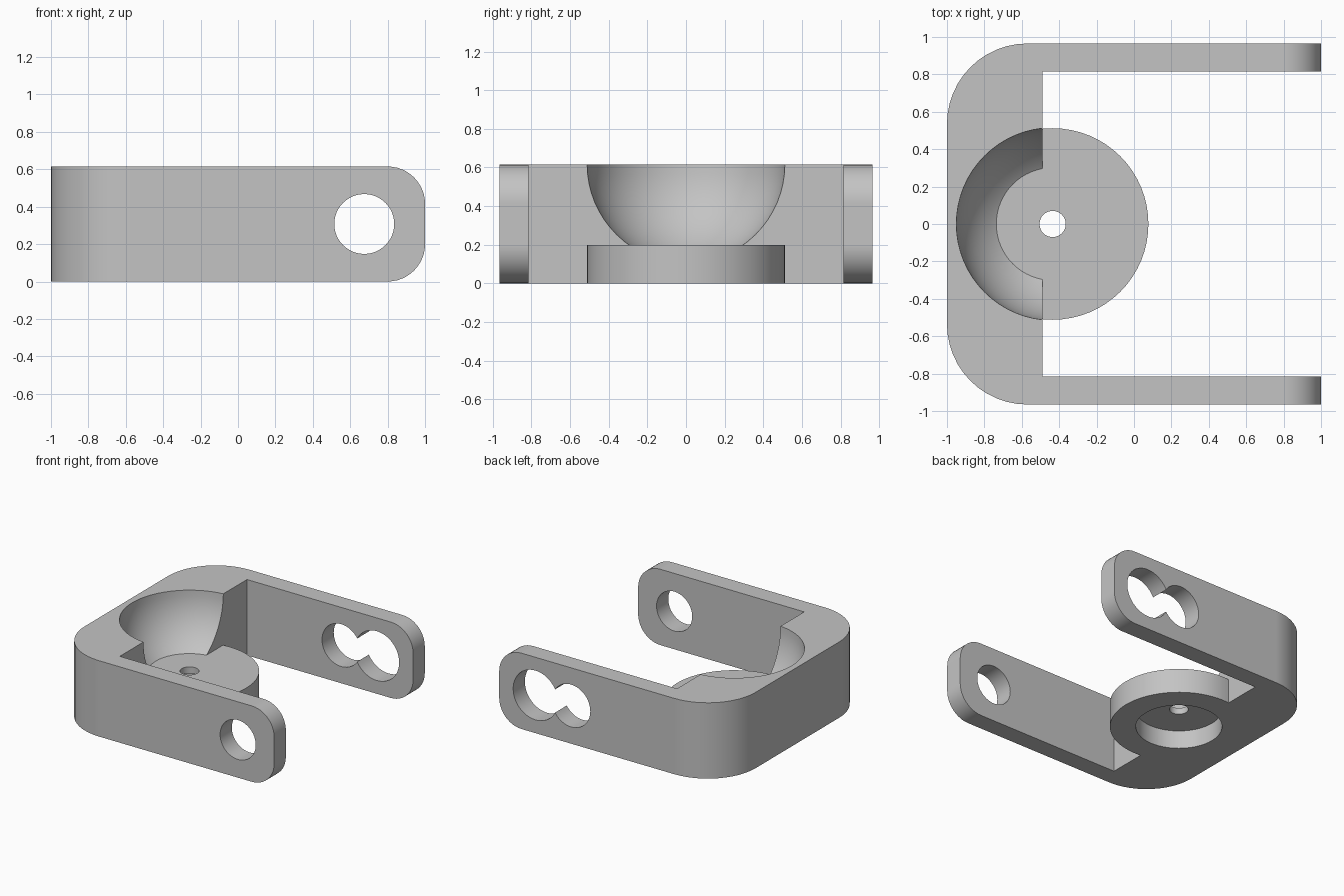
import bpy, bmesh, math
from mathutils import Matrix

cube = bpy.data.objects.get("Cube")
if cube:
    bpy.data.objects.remove(cube, do_unlink=True)

HEIGHT = 0.615
HALF_W = 0.965
ARM_IN = 0.815
WALL_X = -0.49
HUB_X = -0.435
MID_Z = HEIGHT / 2

grey = bpy.data.materials.new("plain grey")
grey.use_nodes = True
colour = (0.55, 0.55, 0.55, 1)
grey.diffuse_color = colour
grey.node_tree.nodes["Principled BSDF"].inputs["Base Color"].default_value = colour


def make_object(name, bm):
    bmesh.ops.recalc_face_normals(bm, faces=bm.faces)
    mesh = bpy.data.meshes.new(name)
    bm.to_mesh(mesh)
    bm.free()
    mesh.materials.append(grey)
    obj = bpy.data.objects.new(name, mesh)
    bpy.context.collection.objects.link(obj)
    return obj


def arc(cx, cy, r, start, end, steps=12):
    angles = [math.radians(start + (end - start) * i / steps) for i in range(steps + 1)]
    return [(cx + r * math.cos(a), cy + r * math.sin(a)) for a in angles]


def prism(name, points, place, depth):
    """Extrude a 2D outline; place maps each outline point to 3D."""
    bm = bmesh.new()
    face = bm.faces.new([bm.verts.new(place(*p)) for p in points])
    moved = bmesh.ops.extrude_face_region(bm, geom=[face])["geom"]
    verts = [g for g in moved if isinstance(g, bmesh.types.BMVert)]
    bmesh.ops.translate(bm, verts=verts, vec=depth)
    return make_object(name, bm)


def upright_cylinder(name, r, z0, z1, sides=64):
    return prism(name, arc(HUB_X, 0, r, 0, 360, sides)[:-1],
                 lambda x, y: (x, y, z0), (0, 0, z1 - z0))


def arm_hole(name, x, r, y0, y1):
    return prism(name, arc(x, MID_Z, r, 0, 360, 48)[:-1],
                 lambda px, pz: (px, y0, pz), (0, y1 - y0, 0))


def combine(target, tool, operation):
    mod = target.modifiers.new(operation.title(), 'BOOLEAN')
    mod.operation = operation
    mod.solver = 'EXACT'
    mod.object = tool
    bpy.context.view_layer.objects.active = target
    bpy.ops.object.modifier_apply(modifier=mod.name)
    bpy.data.objects.remove(tool, do_unlink=True)


# U-shaped body with two rounded outer corners
R = 0.43
outline = [(1, HALF_W)]
outline += arc(-1 + R, HALF_W - R, R, 90, 180)
outline += arc(-1 + R, R - HALF_W, R, 180, 270)
outline += [(1, -HALF_W), (1, -ARM_IN), (WALL_X, -ARM_IN), (WALL_X, ARM_IN), (1, ARM_IN)]
bracket = prism("yoke_bracket", outline, lambda x, y: (x, y, 0), (0, 0, HEIGHT))

# Rounded arm tips, cut away by corner pieces
E = 0.2
for z, sign in ((0, 1), (HEIGHT, -1)):
    inner = z + sign * E
    corner = arc(1 - E, inner, E, -90 * sign, 0)
    out = z - sign * 0.1
    # the tool reaches past the body so only the curved edge cuts
    corner += [(1.1, inner), (1.1, out), (1 - E, out)]
    tip = prism("tip_cutter", corner, lambda x, pz: (x, -1.1, pz), (0, 2.2, 0))
    combine(bracket, tip, 'DIFFERENCE')

# Spherical pocket in the back wall
bm = bmesh.new()
bmesh.ops.create_uvsphere(bm, u_segments=64, v_segments=32, radius=0.515,
                          matrix=Matrix.Translation((HUB_X, 0, HEIGHT + 0.002)))
combine(bracket, make_object("pocket_cutter", bm), 'DIFFERENCE')

# Round base with a recess underneath and a small centre hole
combine(bracket, upright_cylinder("round_base", 0.512, 0, 0.2), 'UNION')
combine(bracket, upright_cylinder("recess_cutter", 0.32, -0.1, 0.148), 'DIFFERENCE')
combine(bracket, upright_cylinder("centre_hole_cutter", 0.07, -0.1, 0.3, 32), 'DIFFERENCE')

# Front arm has one hole, back arm has two overlapping holes
for x, r, y0, y1 in ((0.675, 0.16, -1.1, -0.7),
                     (0.675, 0.2, 0.7, 1.1),
                     (0.355, 0.172, 0.7, 1.1)):
    combine(bracket, arm_hole("hole_cutter", x, r, y0, y1), 'DIFFERENCE')

# Smooth curved surfaces, crisp edges
bpy.ops.object.select_all(action='DESELECT')
bracket.select_set(True)
bpy.context.view_layer.objects.active = bracket
bpy.ops.object.shade_smooth_by_angle(angle=math.radians(30))
weighted = bracket.modifiers.new("Weighted normals", 'WEIGHTED_NORMAL')
weighted.keep_sharp = True
